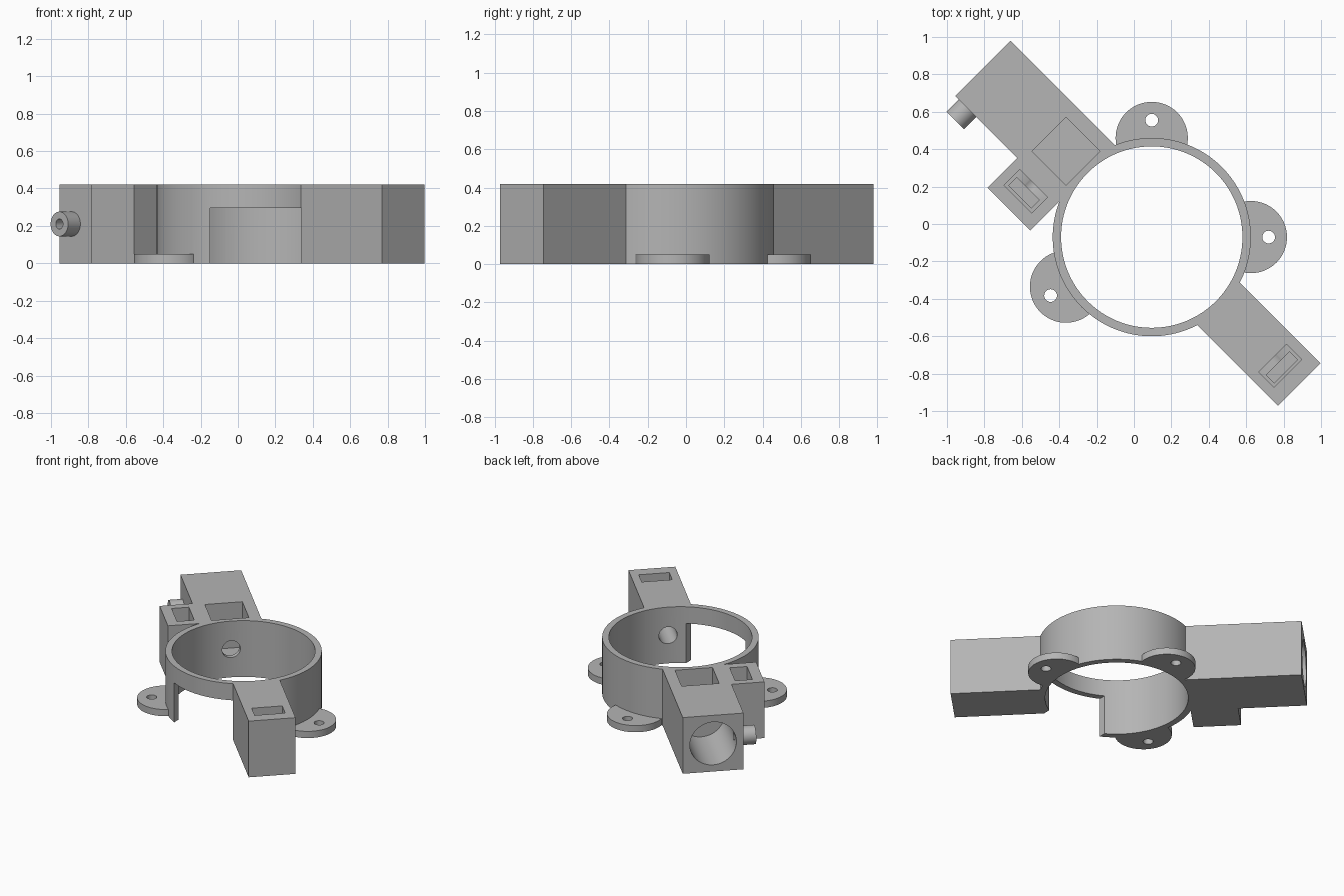
import bpy
from math import radians, cos, sin, pi
from mathutils import Matrix, Vector

if "Cube" in bpy.data.objects:
    bpy.data.objects.remove(bpy.data.objects["Cube"], do_unlink=True)

# Single plain grey
grey = bpy.data.materials.new("plain_grey")
grey.use_nodes = True
colour = (0.46, 0.46, 0.46, 1)
grey.diffuse_color = colour
grey.node_tree.nodes["Principled BSDF"].inputs["Base Color"].default_value = colour

HEIGHT, MID = 0.42, 0.21
OUTER, INNER = 0.53, 0.485
CENTRE = Vector((0.095, -0.07, 0))
# Arm frame: local x runs along the rear arm, local -y towards the side box... mirrored below
ARM = Matrix.Translation(CENTRE) @ Matrix.Rotation(radians(135), 4, 'Z')


def finish(name, matrix):
    obj = bpy.context.object
    obj.name = name
    obj.matrix_world = matrix
    obj.data.materials.append(grey)
    return obj


def box(name, x, y, z, frame=ARM):
    """Box between limits given in a frame."""
    bpy.ops.mesh.primitive_cube_add(size=1)
    mid = [(p + q) / 2 for p, q in (x, y, z)]
    size = [q - p for p, q in (x, y, z)]
    return finish(name, frame @ Matrix.Translation(mid) @ Matrix.Diagonal((*size, 1)))


def disc(name, centre, radius, z, sides=64):
    """Upright cylinder."""
    bpy.ops.mesh.primitive_cylinder_add(vertices=sides, radius=radius, depth=z[1] - z[0])
    return finish(name, Matrix.Translation((centre.x, centre.y, sum(z) / 2)))


def bore(name, start, end, radius, sides=48):
    """Horizontal cylinder at mid height between two arm-frame points."""
    p, q = Vector((*start, MID)), Vector((*end, MID))
    bpy.ops.mesh.primitive_cylinder_add(vertices=sides, radius=radius, depth=(q - p).length)
    turn = (q - p).to_track_quat('Z', 'Y').to_matrix().to_4x4()
    return finish(name, ARM @ Matrix.Translation((p + q) / 2) @ turn)


body = disc("ring_housing", CENTRE, OUTER, (0, HEIGHT), 128)


def combine(tool, operation):
    bpy.context.view_layer.objects.active = body
    mod = body.modifiers.new(tool.name, 'BOOLEAN')
    mod.operation = operation
    mod.solver = 'EXACT'
    mod.object = tool
    bpy.context.view_layer.update()
    bpy.ops.object.modifier_apply(modifier=mod.name)
    bpy.data.objects.remove(tool, do_unlink=True)


def add(tool):
    combine(tool, 'UNION')


def cut(tool):
    combine(tool, 'DIFFERENCE')


# Arms and side box (local +y points to the front left of the ring)
full = (0, HEIGHT)
add(box("rear_arm", (0.3, 1.276), (-0.209, 0.209), full))
add(box("front_arm", (-1.115, -0.3), (-0.161, 0.161), full))
add(box("side_box", (0.485, 0.808), (0.1, 0.435), full))
add(bore("side_nozzle", (1.183, 0.18), (1.183, 0.302), 0.066))

# Mounting tabs
tabs = [Vector((cos(radians(a)), sin(radians(a)), 0)) for a in (0, 90, 210)]
for d in tabs:
    add(disc("mounting_tab", CENTRE + d * OUTER, 0.193, (0, 0.05)))

# Ring opening, screw holes and the low front window
cut(disc("ring_opening", CENTRE, INNER, (-0.1, 0.6), 128))
for d in tabs:
    cut(disc("screw_hole", CENTRE + d * 0.625, 0.034, (-0.1, 0.2), 32))
cut(box("front_window", (-0.15, 0.34), (-0.75, -0.3), (-0.1, 0.295), Matrix()))

# Top pockets, the two end ones stepped
top = 0.6
cut(box("square_pocket", (0.52, 0.778), (-0.129, 0.129), (0.08, top)))
cut(box("side_pocket", (0.545, 0.754), (0.243, 0.362), (0.155, top)))
cut(box("side_pocket_floor", (0.565, 0.735), (0.285, 0.345), (0.08, 0.2)))
cut(box("end_pocket", (-1.03, -0.914), (-0.105, 0.105), (0.155, top)))
cut(box("end_pocket_floor", (-1.015, -0.955), (-0.088, 0.088), (0.08, 0.2)))

# Horizontal bores
cut(bore("end_bore", (0.82, 0), (1.4, 0), 0.16, 64))
cut(bore("rear_beam_bore", (0.4, 0), (0.9, 0), 0.063))
cut(bore("front_beam_bore", (-0.96, 0), (-0.4, 0), 0.063))
cut(bore("side_beam_bore", (0.65, 0), (0.65, 0.29), 0.063))
cut(bore("nozzle_bore", (1.183, 0.1), (1.183, 0.4), 0.027, 32))

# Smooth curved walls, crisp edges
bpy.ops.object.select_all(action='DESELECT')
body.select_set(True)
bpy.context.view_layer.objects.active = body
body.data.materials.clear()
body.data.materials.append(grey)
bpy.ops.object.shade_smooth_by_angle(angle=radians(30))
